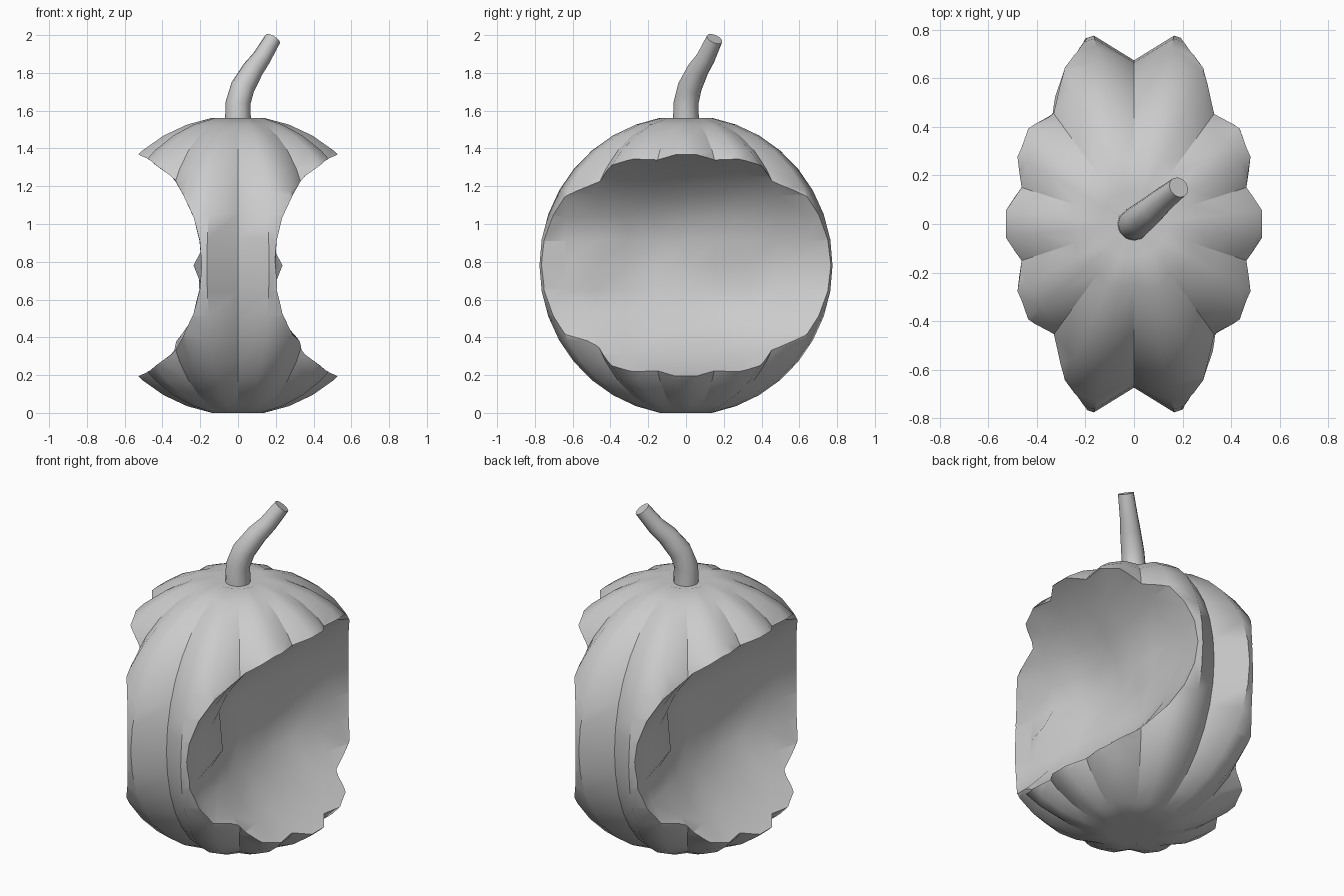
import bpy, bmesh, math, random
from mathutils import Vector

if "Cube" in bpy.data.objects:
    bpy.data.objects.remove(bpy.data.objects["Cube"])

random.seed(4)


def make_object(name, rings, dimple=0):
    """Skin a list of closed rings of points into a solid, with optional dimpled ends."""
    bm = bmesh.new()
    loops = [[bm.verts.new(p) for p in ring] for ring in rings]
    n = len(loops[0])
    for a, b in zip(loops, loops[1:]):
        for i in range(n):
            j = (i + 1) % n
            bm.faces.new((a[i], a[j], b[j], b[i]))
    caps = [bm.faces.new(loops[0][::-1]), bm.faces.new(loops[-1])]
    bmesh.ops.recalc_face_normals(bm, faces=bm.faces)
    if dimple:
        for v in bmesh.ops.poke(bm, faces=caps)["verts"]:
            v.co.z += dimple if v.co.z < 0.5 else -dimple
    mesh = bpy.data.meshes.new(name)
    bm.to_mesh(mesh)
    bm.free()
    ob = bpy.data.objects.new(name, mesh)
    bpy.context.collection.objects.link(ob)
    return ob


def smooth(ob, angle):
    bpy.ops.object.select_all(action='DESELECT')
    ob.select_set(True)
    bpy.context.view_layer.objects.active = ob
    bpy.ops.object.shade_smooth_by_angle(angle=math.radians(angle))


# Ribbed body: ten ribs, three segments each, every third column is a groove
R, ZC = 0.793, 0.781
rings = []
for k in range(1, 18):
    t = math.radians(180 - 10 * k)
    ring = []
    for i in range(30):
        a = math.radians(18 + 12 * i)
        depth = 0.15 * max(0, (math.sin(t) - 0.174) / 0.826) ** 0.35 if i % 3 == 0 else 0
        r = R * math.sin(t) * (1 - depth)
        ring.append((r * math.cos(a), r * math.sin(a), ZC + R * math.cos(t)))
    rings.append(ring)
body = make_object("pumpkin_body", rings, dimple=0.04)

# Bite cutters: rough barrels along y, deepest in the middle, one per side
# lumps on the bitten wall: y, z, height, width
LUMPS = ((0.25, 0.84, 0.05, 0.13), (-0.52, 0.77, 0.12, 0.1), (-0.48, 0.43, 0.04, 0.08),
         (0.25, 0.6, -0.03, 0.15), (-0.2, 1.05, -0.03, 0.15))
C, HIGH = 0.92, 0.668
bite_rings = []
for k in range(13):
    y = -0.96 + 0.16 * k
    wall = 0.08 + 0.12 * min(1, (y / 0.77) ** 2)
    ring = []
    for i in range(32):
        a = 2 * math.pi * i / 32
        z = ZC + HIGH * math.sin(a)
        reach = C - wall
        if math.cos(a) > 0:
            reach -= sum(h * math.exp(-((y - ly) ** 2 + (z - lz) ** 2) / w ** 2)
                         for ly, lz, h, w in LUMPS)
            if abs(y) < 0.6 and abs(z - ZC) < 0.45:
                reach += random.uniform(-0.015, 0.015)
        ring.append(Vector((C - reach * math.cos(a), y, z)))
    bite_rings.append(ring)

for s in (1, -1):
    cutter = make_object("bite_cutter", [[(s * p.x, s * p.y, p.z) for p in ring]
                                         for ring in bite_rings])
    cutter.hide_render = True
    mod = body.modifiers.new("bite", 'BOOLEAN')
    mod.operation = 'DIFFERENCE'
    mod.solver = 'EXACT'
    mod.object = cutter
    bpy.context.view_layer.objects.active = body
    bpy.ops.object.modifier_apply(modifier=mod.name)
    bpy.data.objects.remove(cutter)
smooth(body, 48)

# Keep the grooves between the ribs crisp
bm = bmesh.new()
bm.from_mesh(body.data)
for e in bm.edges:
    if len(e.link_faces) == 2 and e.calc_face_angle_signed(0) < -math.radians(18):
        mid = (e.verts[0].co + e.verts[1].co) / 2 - Vector((0, 0, ZC))
        if mid.length > 0.63:
            e.smooth = False
bm.to_mesh(body.data)
bm.free()

# Bent, tapering stem
path = [Vector(p) for p in ((0, 0, 1.5), (0, 0, 1.64), (0.025, 0.02, 1.725),
                            (0.08, 0.065, 1.82), (0.125, 0.105, 1.88), (0.184, 0.151, 1.98))]
radii = (0.07, 0.066, 0.064, 0.057, 0.05, 0.044)
stem_rings = []
for k, (p, r) in enumerate(zip(path, radii)):
    d = path[min(k + 1, len(path) - 1)] - path[max(k - 1, 0)]
    q = Vector((0, 0, 1)).rotation_difference(d.normalized())
    stem_rings.append([p + q @ Vector((r * math.cos(i * math.pi / 6),
                                       r * math.sin(i * math.pi / 6), 0)) for i in range(12)])
stem = make_object("stem", stem_rings)
smooth(stem, 45)
